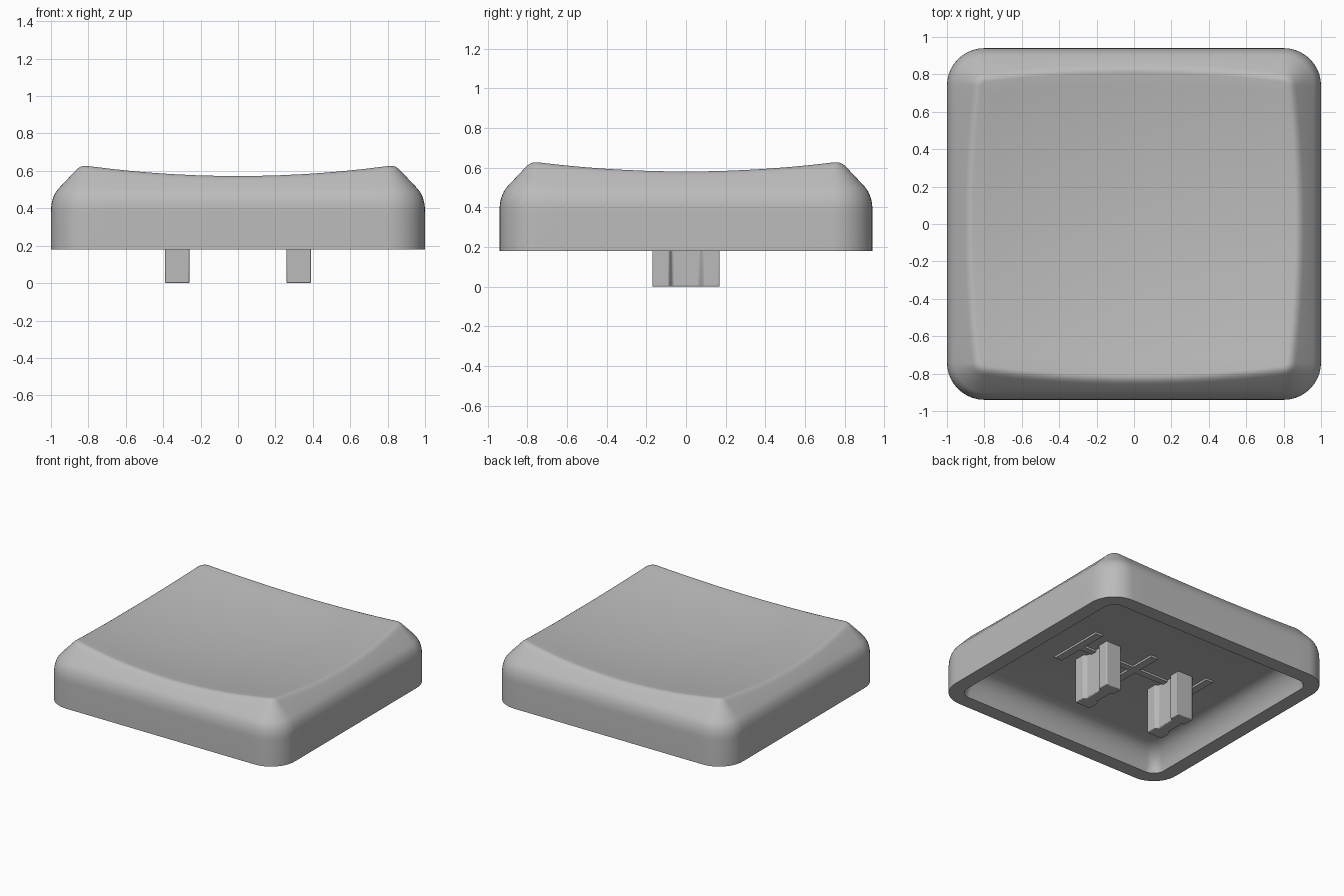
import bpy, bmesh, math
from mathutils import Vector

cube = bpy.data.objects.get("Cube")
if cube:
    bpy.data.objects.remove(cube, do_unlink=True)

GREY = (0.5, 0.5, 0.5, 1.0)
mat = bpy.data.materials.new("light_grey_plastic")
mat.use_nodes = True
mat.diffuse_color = GREY
mat.node_tree.nodes["Principled BSDF"].inputs["Base Color"].default_value = GREY

HALF_X, HALF_Y, CORNER = 1.0, 0.94, 0.2
BASE, CEILING = 0.18, 0.345
SIDE_STEPS, CORNER_STEPS = 14, 10


def finish(bm, name, bevel=0.0):
    bmesh.ops.recalc_face_normals(bm, faces=bm.faces)
    mesh = bpy.data.meshes.new(name)
    bm.to_mesh(mesh)
    bm.free()
    mesh.materials.append(mat)
    obj = bpy.data.objects.new(name, mesh)
    bpy.context.collection.objects.link(obj)
    if bevel:
        mod = obj.modifiers.new("soft_edges", "BEVEL")
        mod.width, mod.segments = bevel, 2
    bpy.ops.object.select_all(action="DESELECT")
    obj.select_set(True)
    bpy.context.view_layer.objects.active = obj
    bpy.ops.object.shade_smooth_by_angle(angle=math.radians(35))
    return obj


def outline(inset, min_radius=0.01):
    """Rounded rectangle, always with the same number of points."""
    r = max(CORNER - inset, min_radius)
    cx, cy = HALF_X - inset - r, HALF_Y - inset - r
    corners = []
    for k, (sx, sy) in enumerate([(1, 1), (-1, 1), (-1, -1), (1, -1)]):
        arc = []
        for j in range(CORNER_STEPS + 1):
            a = math.pi / 2 * (k + j / CORNER_STEPS)
            arc.append(Vector((sx * cx + r * math.cos(a), sy * cy + r * math.sin(a))))
        corners.append(arc)
    points = []
    for k in range(4):
        points += corners[k]
        start, end = corners[k][-1], corners[(k + 1) % 4][0]
        points += [start.lerp(end, j / SIDE_STEPS) for j in range(1, SIDE_STEPS)]
    return points


def curve(a, b, c, steps):
    """Quadratic curve from a to c, pulled towards b."""
    return [a.lerp(b, t / steps).lerp(b.lerp(c, t / steps), t / steps)
            for t in range(steps + 1)]


def dish(p):
    return 0.51 + 0.095 * p.length_squared


def slope(inset):
    return 0.505 + (inset - 0.04) * 1.06


def rim_inset(i):
    """Inset at which the sloping side meets the dished top."""
    low, high = 0.04, 0.19
    for _ in range(14):
        mid = (low + high) / 2
        if slope(mid) < dish(outline(mid)[i]):
            low = mid
        else:
            high = mid
    return low


# Cap shell: cavity, bottom lip, side wall, soft rim and dished top in one loft
cavity = curve(Vector((0.11, BASE)), Vector((0.15, 0.34)), Vector((0.27, CEILING)), 8)
wall = [Vector((0, BASE))] + curve(Vector((0, 0.38)), Vector((0, 0.46)), Vector((0.04, 0.505)), 8)
cavity_rings = [(outline(d, 0.07), z) for d, z in reversed(cavity)]
wall_rings = [(outline(d), z) for d, z in wall]

bm = bmesh.new()
columns = []
for i in range(len(outline(0))):
    col = [ring[i].to_3d() + Vector((0, 0, z)) for ring, z in cavity_rings + wall_rings]
    d = rim_inset(i)

    def on_slope(inset):
        p = outline(inset)[i]
        return Vector((p.x, p.y, slope(inset)))

    inner = outline(d + 0.025)[i]
    col.append(on_slope(0.04 + (d - 0.065) / 2))
    col += curve(on_slope(d - 0.025), on_slope(d),
                 Vector((inner.x, inner.y, dish(inner))), 5)
    for k in range(1, 12):
        p = inner * (1 - k / 12)
        col.append(Vector((p.x, p.y, dish(p))))
    columns.append([bm.verts.new(v) for v in col])

centre = bm.verts.new((0, 0, dish(Vector((0, 0)))))
for a, b in zip(columns, columns[1:] + columns[:1]):
    for k in range(len(a) - 1):
        bm.faces.new((a[k], b[k], b[k + 1], a[k + 1]))
    bm.faces.new((a[-1], b[-1], centre))
bm.faces.new([c[0] for c in columns])
finish(bm, "cap_shell")


# Two mounting prongs with a shallow groove down each broad side
quarter = [(0.065, 0.17), (0.065, 0.085), (0.042, 0.07)]
right_half = [(x, -y) for x, y in quarter] + [(x, y) for x, y in reversed(quarter)]
section = right_half + [(-x, -y) for x, y in right_half]
for name, x0 in (("left_prong", 0.325), ("right_prong", -0.325)):
    bm = bmesh.new()
    face = bm.faces.new([bm.verts.new((x0 + x, y, 0)) for x, y in section])
    top = bmesh.ops.extrude_face_region(bm, geom=[face])["geom"]
    bmesh.ops.translate(bm, vec=(0, 0, CEILING + 0.02),
                        verts=[v for v in top if isinstance(v, bmesh.types.BMVert)])
    finish(bm, name, bevel=0.006)


# Low ribs on the underside ceiling
def rib(name, x, size_x, size_y):
    bm = bmesh.new()
    bmesh.ops.create_cube(bm, size=1)
    bmesh.ops.scale(bm, vec=(size_x, size_y, 0.03), verts=bm.verts)
    bmesh.ops.translate(bm, vec=(x, 0, CEILING), verts=bm.verts)
    finish(bm, name)


rib("long_rib", 0, 1.0, 0.05)
for name, x in (("left_rib", 0.5), ("middle_rib", 0), ("right_rib", -0.5)):
    rib(name, x, 0.06, 0.44)
